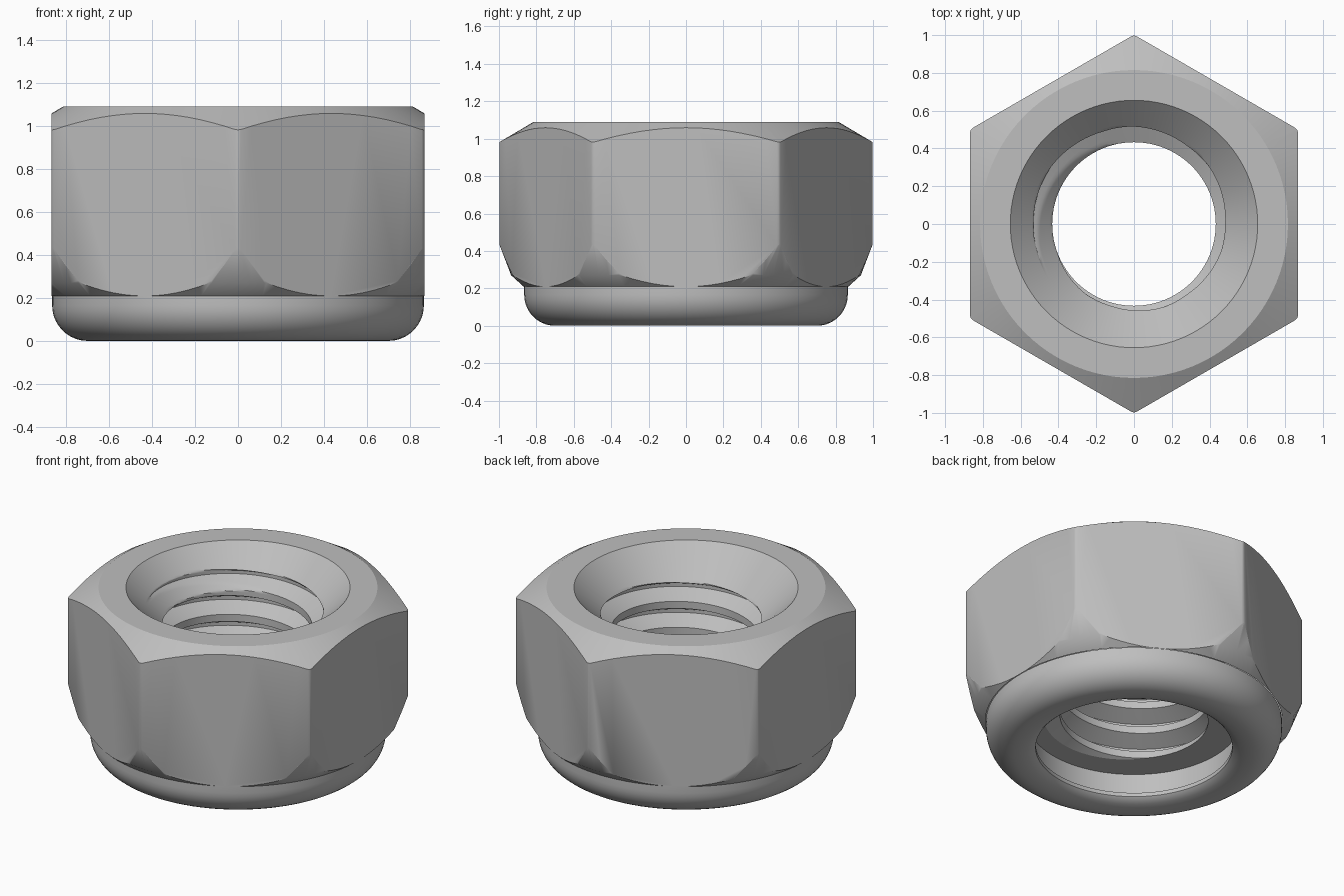
import bpy, bmesh
from math import sin, cos, pi, tau, radians

if "Cube" in bpy.data.objects:
    bpy.data.objects.remove(bpy.data.objects["Cube"])

STEPS = 96
TOP, SEAT = 1.09, 0.21          # upper face and insert shoulder heights
MINOR, MAJOR, PITCH = 0.433, 0.533, 0.167
MOUTH = 0.655                   # countersink radius at the upper face

steel = bpy.data.materials.new("grey steel")
steel.use_nodes = True
colour = (0.52, 0.52, 0.52, 1)
steel.diffuse_color = colour
steel.node_tree.nodes["Principled BSDF"].inputs["Base Color"].default_value = colour


def make_object(name, bm):
    bmesh.ops.remove_doubles(bm, verts=bm.verts, dist=1e-5)
    mesh = bpy.data.meshes.new(name)
    bm.to_mesh(mesh)
    bm.free()
    mesh.materials.append(steel)
    obj = bpy.data.objects.new(name, mesh)
    bpy.context.collection.objects.link(obj)
    return obj


def activate(obj):
    bpy.ops.object.select_all(action='DESELECT')
    obj.select_set(True)
    bpy.context.view_layer.objects.active = obj


def smooth(obj, angle):
    activate(obj)
    bpy.ops.object.shade_smooth_by_angle(angle=radians(angle))


def lathe(name, profile, closed):
    bm = bmesh.new()
    verts = [bm.verts.new((r, 0, z)) for r, z in profile]
    pairs = list(zip(verts, verts[1:]))
    if closed:
        pairs.append((verts[-1], verts[0]))
    edges = [bm.edges.new(p) for p in pairs]
    bmesh.ops.spin(bm, geom=verts + edges, cent=(0, 0, 0), axis=(0, 0, 1),
                   angle=tau, steps=STEPS)
    bmesh.ops.remove_doubles(bm, verts=bm.verts, dist=1e-5)
    bmesh.ops.recalc_face_normals(bm, faces=bm.faces)
    return make_object(name, bm)


# Hexagonal prism with slightly softened upright corners
bm = bmesh.new()
base = bm.faces.new([bm.verts.new((1.002 * cos(pi / 2 + k * pi / 3),
                                   1.002 * sin(pi / 2 + k * pi / 3), 0)) for k in range(6)])
top = bmesh.ops.extrude_face_region(bm, geom=[base])["geom"]
bmesh.ops.translate(bm, vec=(0, 0, 1.3),
                    verts=[g for g in top if isinstance(g, bmesh.types.BMVert)])
upright = [e for e in bm.edges if abs(e.verts[0].co.z - e.verts[1].co.z) > 1]
bmesh.ops.bevel(bm, geom=upright, offset=0.015, segments=2, profile=0.5, affect='EDGES')
bmesh.ops.recalc_face_normals(bm, faces=bm.faces)
hex_cutter = make_object("hex_cutter", bm)

# Turned blank with both chamfers, trimmed to the hexagon
body = lathe("hex_body", [(MOUTH, TOP), (0.815, TOP), (1.05, 0.951), (1.05, 0.57),
                          (1.0, 0.44), (0.935, 0.27), (0.869, SEAT), (MOUTH, SEAT)], True)
trim = body.modifiers.new("trim", 'BOOLEAN')
trim.operation = 'INTERSECT'
trim.solver = 'EXACT'
trim.object = hex_cutter
activate(body)
bpy.ops.object.modifier_apply(modifier=trim.name)
bpy.data.objects.remove(hex_cutter)

# Remove the blank's hidden inner wall and underside
bm = bmesh.new()
bm.from_mesh(body.data)
hidden = [f for f in bm.faces if f.normal.z < -0.99
          or all(v.co.xy.length < MOUTH + 0.002 for v in f.verts)]
bmesh.ops.delete(bm, geom=hidden, context='FACES')
bm.to_mesh(body.data)
bm.free()
smooth(body, 30)

# Rounded collar that curls under to an inner lip
R = 0.165
outer = [(0.7 + R * cos(a), R - R * sin(a)) for a in [k * pi / 20 for k in range(11)]]
collar = lathe("collar", [(0.865, SEAT)] + outer +
               [(0.66, 0.002), (0.62, 0.01), (0.59, 0.022), (0.575, 0.035),
                (0.575, 0.06), (0.62, 0.07), (0.62, SEAT)], False)
smooth(collar, 35)

# Threaded bore: helical rows, clipped by the countersink and the shoulder
marks = [(0, MINOR), (0.275, MINOR), (0.575, MAJOR), (0.7, MAJOR), (1, MINOR)]
SUB = 6
fractions = [a + (b - a) * s / SUB for (a, _), (b, _) in zip(marks, marks[1:])
             for s in range(SUB)]


def thread_radius(u):
    u %= 1
    for (a, ra), (b, rb) in zip(marks, marks[1:]):
        if u <= b:
            return ra + (rb - ra) * (u - a) / (b - a)


bm = bmesh.new()
columns = []
for c in range(STEPS + 1):
    angle = c * tau / STEPS
    start = 1.026 + PITCH * (angle - pi) / tau
    ring = [(0.62, SEAT)]
    for turn in range(-7, 3):
        for u in fractions:
            z = min(max(start + PITCH * (turn + u), SEAT), TOP)
            r = max(thread_radius((z - start) / PITCH), MOUTH - (TOP - z))
            ring.append((r, z))
    columns.append([bm.verts.new((r * cos(angle), r * sin(angle), z)) for r, z in ring])
for left, right in zip(columns, columns[1:]):
    for i in range(len(left) - 1):
        bm.faces.new((left[i], left[i + 1], right[i + 1], right[i]))
bmesh.ops.remove_doubles(bm, verts=bm.verts, dist=1e-5)
bmesh.ops.dissolve_degenerate(bm, dist=1e-5, edges=bm.edges)
bmesh.ops.recalc_face_normals(bm, faces=bm.faces)
# Point the surface towards the axis
if sum(f.normal.dot(f.calc_center_median() * (1, 0)[0]) - f.normal.z * f.calc_center_median().z
       for f in bm.faces) > 0:
    bmesh.ops.reverse_faces(bm, faces=bm.faces)
bore = make_object("threaded_bore", bm)
smooth(bore, 25)
